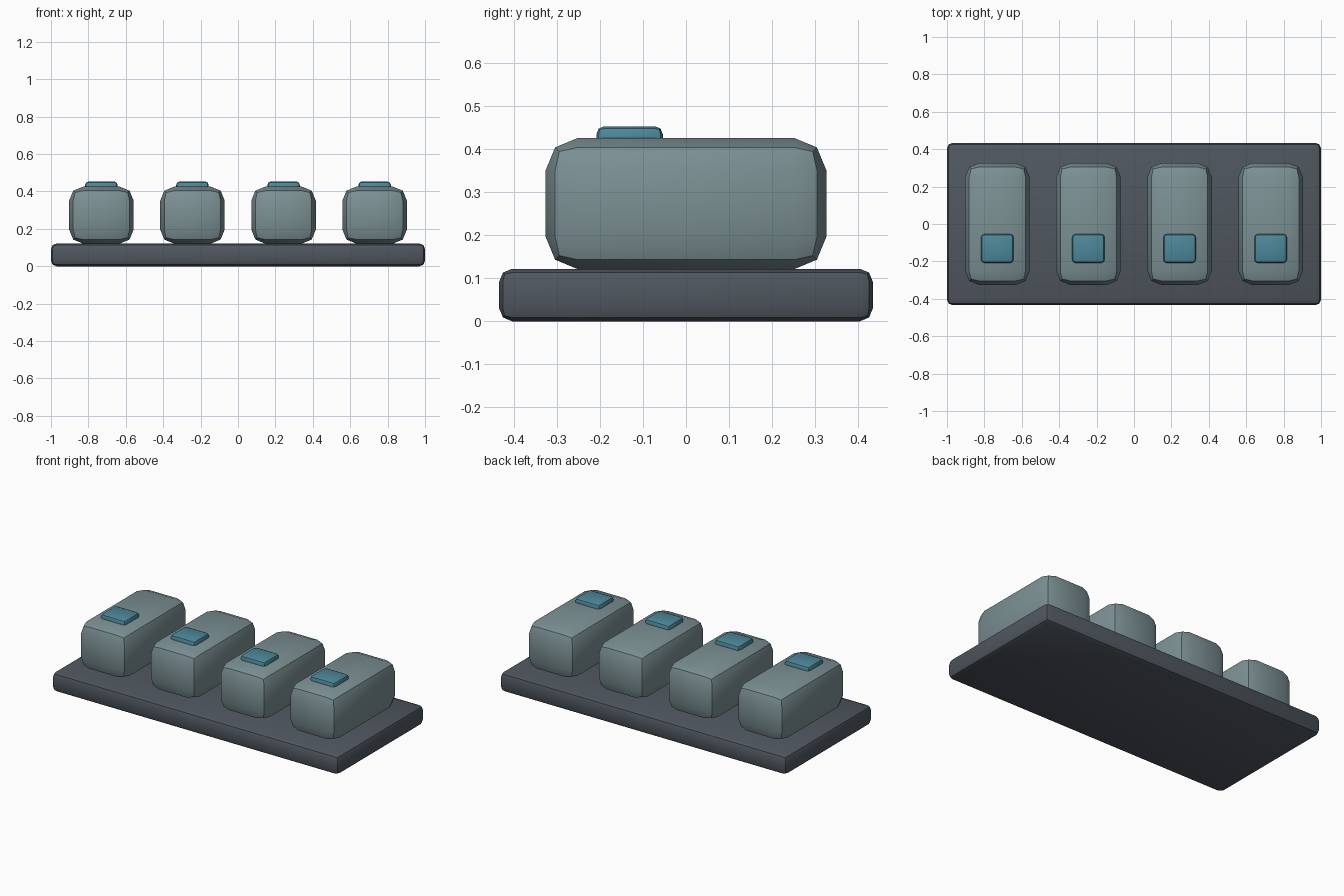
import bpy
import math

cube = bpy.data.objects.get("Cube")
if cube:
    bpy.data.objects.remove(cube, do_unlink=True)


def material(name, rgb):
    mat = bpy.data.materials.new(name)
    mat.use_nodes = True
    color = (*rgb, 1.0)
    mat.diffuse_color = color
    mat.node_tree.nodes["Principled BSDF"].inputs["Base Color"].default_value = color
    return mat


def rounded_box(name, center, size, bevel, mat):
    """Box with a two-segment rounded edge and smooth shading."""
    bpy.ops.mesh.primitive_cube_add(size=1, location=center)
    obj = bpy.context.object
    obj.name = name
    obj.scale = size
    bpy.ops.object.transform_apply(location=False, rotation=False, scale=True)
    mod = obj.modifiers.new("Rounded edges", 'BEVEL')
    mod.width = bevel
    mod.segments = 2
    mod.limit_method = 'NONE'
    bpy.ops.object.modifier_apply(modifier=mod.name)
    bpy.ops.object.shade_smooth_by_angle(angle=math.radians(40))
    obj.data.materials.append(mat)
    return obj


slate = material("dark slate", (0.08, 0.095, 0.115))
grey = material("grey green", (0.2, 0.28, 0.295))
blue = material("teal blue", (0.075, 0.245, 0.325))

# Base slab
rounded_box("base", (0, 0, 0.061), (2, 0.868, 0.122), 0.03, slate)

# Row of four blocks, each with a small pad near the front of its top
SPACING = 0.487
for i in range(4):
    x = (i - 1.5) * SPACING
    rounded_box(f"block_{i + 1}", (x, 0, 0.2735), (0.345, 0.652, 0.305), 0.075, grey)
    rounded_box(f"pad_{i + 1}", (x, -0.131, 0.426), (0.174, 0.154, 0.054), 0.018, blue)
